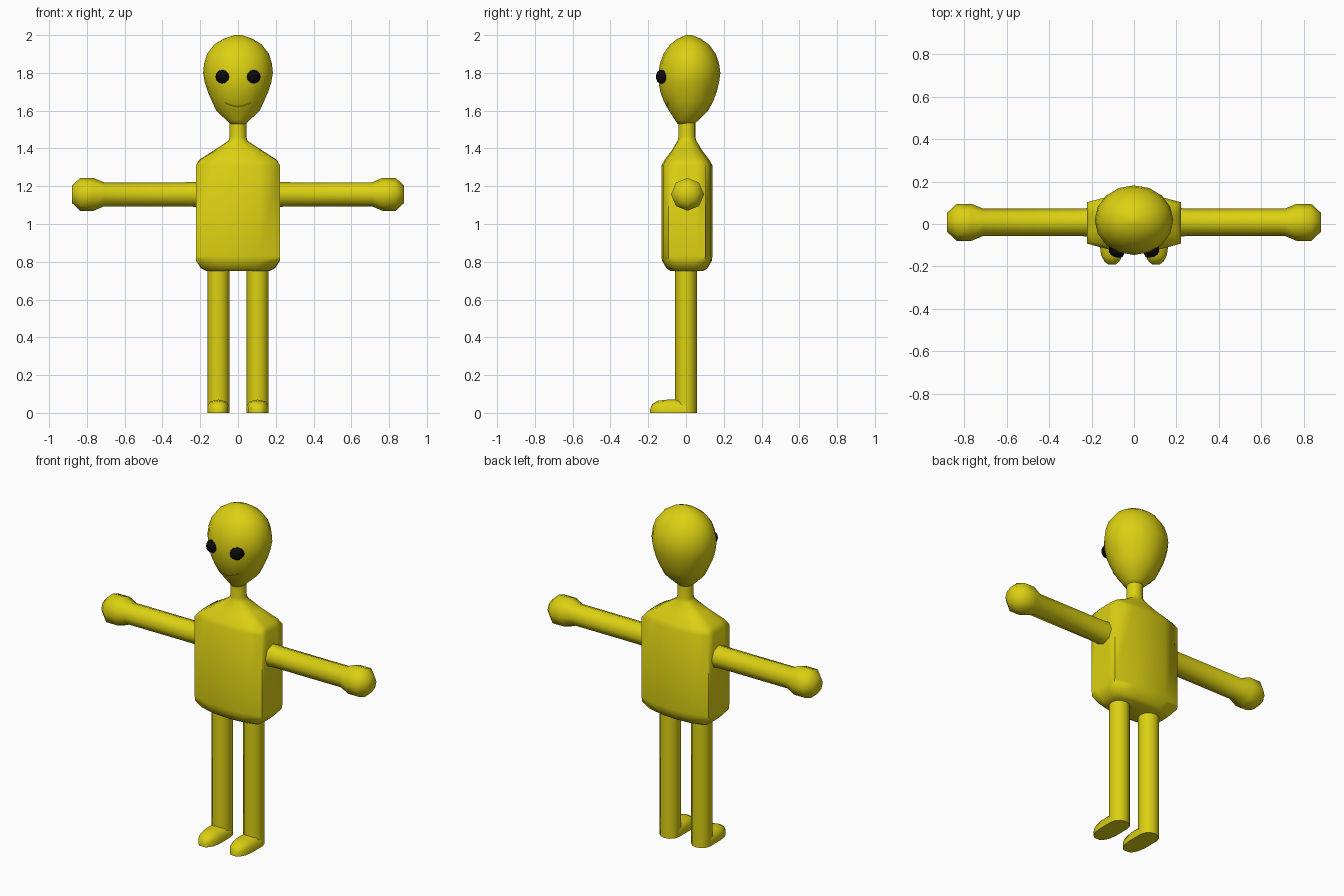
import bpy, bmesh, math
from mathutils import Vector

if "Cube" in bpy.data.objects:
    bpy.data.objects.remove(bpy.data.objects["Cube"])


def material(name, rgb):
    m = bpy.data.materials.new(name)
    m.diffuse_color = (*rgb, 1)
    m.use_nodes = True
    m.node_tree.nodes["Principled BSDF"].inputs["Base Color"].default_value = m.diffuse_color
    return m


YELLOW = material("yellow", (0.71, 0.63, 0.006))
BLACK = material("black", (0.003, 0.003, 0.003))


def loft(name, rings, mat=YELLOW, angle=60):
    """Skin a list of equal-length point rings and cap both ends."""
    bm = bmesh.new()
    loops = [[bm.verts.new(p) for p in ring] for ring in rings]
    n = len(loops[0])
    for a, b in zip(loops, loops[1:]):
        for i in range(n):
            j = (i + 1) % n
            bm.faces.new((a[i], a[j], b[j], b[i]))
    bm.faces.new(loops[0][::-1])
    bm.faces.new(loops[-1])
    bmesh.ops.recalc_face_normals(bm, faces=bm.faces)
    mesh = bpy.data.meshes.new(name)
    bm.to_mesh(mesh)
    bm.free()
    mesh.materials.append(mat)
    ob = bpy.data.objects.new(name, mesh)
    bpy.context.collection.objects.link(ob)
    bpy.ops.object.select_all(action='DESELECT')
    ob.select_set(True)
    bpy.context.view_layer.objects.active = ob
    bpy.ops.object.shade_smooth_by_angle(angle=math.radians(angle))
    return ob


def circle(n, offset=0.0):
    return [(math.cos(math.tau * (i + offset) / n), math.sin(math.tau * (i + offset) / n))
            for i in range(n)]


# Head: egg profile as (z, half width, front y, back y)
HEAD = [(1.53, 0.042, -0.045, 0.045), (1.55, 0.062, -0.058, 0.066), (1.6, 0.115, -0.09, 0.117),
        (1.65, 0.138, -0.118, 0.144), (1.7, 0.160, -0.136, 0.163), (1.75, 0.176, -0.145, 0.175),
        (1.8, 0.185, -0.146, 0.182), (1.85, 0.179, -0.138, 0.175), (1.9, 0.164, -0.12, 0.158),
        (1.95, 0.126, -0.085, 0.122), (1.98, 0.078, -0.046, 0.08), (2.0, 0.02, 0.0, 0.03)]
loft("head", [[(rx * c, (f + b) / 2 + (b - f) / 2 * s, z) for c, s in circle(16)]
              for z, rx, f, b in HEAD])


def face_y(x, z):
    """Front surface of the head at x, z."""
    for lo, hi in zip(HEAD, HEAD[1:]):
        if lo[0] <= z <= hi[0]:
            t = (z - lo[0]) / (hi[0] - lo[0])
            rx, f, b = (lo[k] + t * (hi[k] - lo[k]) for k in (1, 2, 3))
            return (f + b) / 2 - (b - f) / 2 * math.sqrt(max(0, 1 - (x / rx) ** 2))


# Mouth: thin raised crease following the face
path = [Vector((x, face_y(x, z), z)) for x, z in
        ((-0.07, 1.642), (-0.035, 1.627), (0, 1.62), (0.035, 1.627), (0.07, 1.642))]
loft("mouth", [[(p.x, p.y + 0.003 * c, p.z + 0.003 * s) for c, s in circle(6)] for p in path])

# Torso: bowed box section that turns into a round neck
quarter = [(1, 0), (1, 0.36), (1, 0.72), (0.5, 0.94), (0, 1)]
box = quarter[:4] + [(-x, y) for x, y in quarter[:0:-1]]
box += [(-x, -y) for x, y in quarter[:4]] + [(x, -y) for x, y in quarter[:0:-1]]
TORSO = [(0.75, 0.165, 0.085, 0.2), (0.765, 0.195, 0.108, 0.1), (0.805, 0.222, 0.132, 0),
         (0.83, 0.222, 0.135, 0), (1.31, 0.222, 0.135, 0), (1.34, 0.205, 0.118, 0.1),
         (1.39, 0.127, 0.08, 0.4), (1.44, 0.05, 0.05, 1), (1.46, 0.045, 0.045, 1),
         (1.55, 0.045, 0.045, 1)]
loft("torso_and_neck",
     [[(rx * (b[0] * (1 - t) + c[0] * t), 0.005 + ry * (b[1] * (1 - t) + c[1] * t), z)
       for b, c in zip(box, circle(16))] for z, rx, ry, t in TORSO])

ARM = [(0.18, 0.068), (0.28, 0.064), (0.71, 0.064), (0.765, 0.087), (0.835, 0.087), (0.88, 0.045)]
FOOT = [(0.0, 0.058, 0.07), (-0.1, 0.058, 0.07), (-0.15, 0.05, 0.064),
        (-0.178, 0.034, 0.048), (-0.19, 0.018, 0.02)]
SOLE = [(-1, 0), (-1, 0.5), (-0.7, 0.88), (0, 1), (0.7, 0.88), (1, 0.5), (1, 0)]

for side, s in (("left", 1), ("right", -1)):
    # Arm ending in a rounded fist
    loft(side + "_arm", [[(s * x, 0.008 + r * c, 1.157 + r * w) for c, w in circle(8)]
                         for x, r in ARM])
    # Straight leg
    loft(side + "_leg", [[(s * 0.104 + 0.058 * c, 0.057 * w, z) for c, w in circle(12)]
                         for z in (0, 0.07, 0.8)])
    # Flat-soled foot
    loft(side + "_foot", [[(s * 0.104 + w * u, y, h * v) for u, v in SOLE] for y, w, h in FOOT])
    # Eye: flattened bead set in the face
    ey = face_y(0.083, 1.78)
    loft(side + "_eye", [[(s * 0.083 + r * c, ey + d + 0.2 * s * r * c, 1.78 + r * w)
                          for c, w in circle(12)]
                         for d, r in ((0.025, 0.033), (-0.008, 0.036), (-0.022, 0.028),
                                      (-0.029, 0.012))], BLACK)
